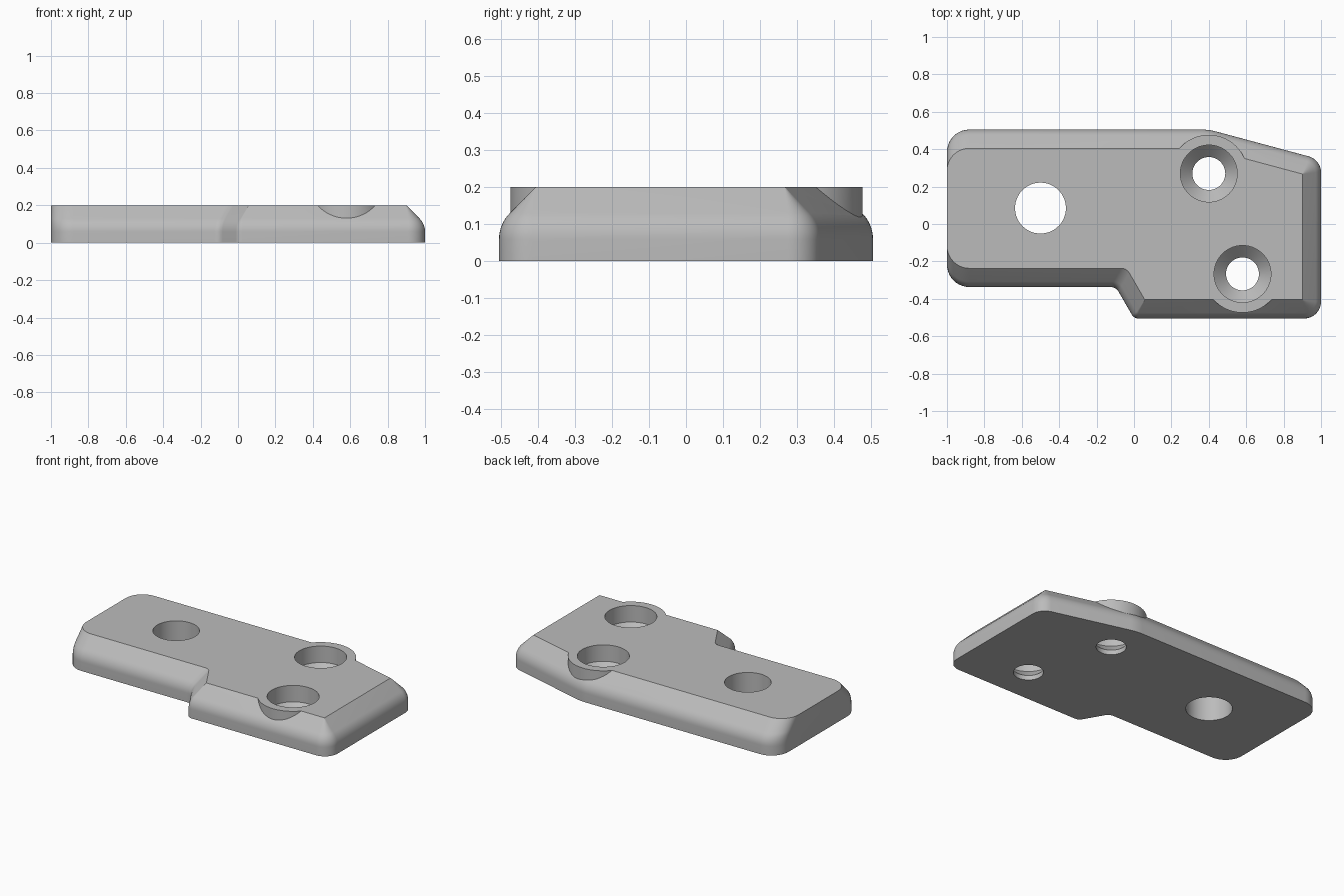
import bpy, bmesh
from math import sin, cos, tan, pi, radians
from mathutils import Vector

cube = bpy.data.objects.get("Cube")
if cube:
    bpy.data.objects.remove(cube)

GREY = (0.5, 0.5, 0.5, 1)
mat = bpy.data.materials.new("plain grey")
mat.use_nodes = True
mat.diffuse_color = GREY
mat.node_tree.nodes["Principled BSDF"].inputs["Base Color"].default_value = GREY

HEIGHT, BEVEL, FILLET = 0.2, 0.1, 0.1

# Plan corners, counter-clockwise: x, y, corner radius, how fast the radius
# shrinks with the inset, inset weight of the edge that follows
CORNERS = [
    (-1, -0.337, 0.12, 0, 1),
    (-0.097, -0.337, 0.05, 0, 1),
    (0, -0.505, 0.04, 1, 1),
    (1, -0.505, 0.09, 1, 1),
    (1, 0.344, 0.09, 1, 1),
    (0.4, 0.505, 0.3, 1, 1),
    (-1, 0.505, 0.12, 0, 0),
]


def outline(inset, steps=10):
    """Inset plan with rounded corners, as 2D points."""
    pts = [Vector(c[:2]) for c in CORNERS]
    n = len(pts)
    dirs = [(pts[(i + 1) % n] - pts[i]).normalized() for i in range(n)]
    base = [pts[i] + Vector((-dirs[i].y, dirs[i].x)) * inset * CORNERS[i][4]
            for i in range(n)]
    ring = []
    for i in range(n):
        a, b = dirs[i - 1], dirs[i]
        cross = a.x * b.y - a.y * b.x
        gap = base[i] - base[i - 1]
        corner = base[i - 1] + a * ((gap.x * b.y - gap.y * b.x) / cross)
        radius = max(CORNERS[i][2] - CORNERS[i][3] * inset, 0.0005)
        turn = a.angle_signed(b) * -1
        side = 1 if turn > 0 else -1
        start = corner - a * radius * tan(abs(turn) / 2)
        centre = start + Vector((-a.y, a.x)) * radius * side
        arm = start - centre
        for k in range(steps + 1):
            t = turn * k / steps
            ring.append(centre + Vector((arm.x * cos(t) - arm.y * sin(t),
                                         arm.x * sin(t) + arm.y * cos(t))))
    return ring


def make_object(name, bm):
    bmesh.ops.recalc_face_normals(bm, faces=bm.faces)
    mesh = bpy.data.meshes.new(name)
    bm.to_mesh(mesh)
    bm.free()
    mesh.materials.append(mat)
    obj = bpy.data.objects.new(name, mesh)
    bpy.context.collection.objects.link(obj)
    return obj


def loft(name, rings):
    """Skin a stack of equal rings and close both ends."""
    bm = bmesh.new()
    loops = [[bm.verts.new(p) for p in ring] for ring in rings]
    n = len(loops[0])
    for low, high in zip(loops, loops[1:]):
        for i in range(n):
            j = (i + 1) % n
            bm.faces.new((low[i], low[j], high[j], high[i]))
    bm.faces.new(loops[0][::-1])
    bm.faces.new(loops[-1])
    return make_object(name, bm)


def turned(name, x, y, profile, sides=72):
    """Round part from (radius, z) pairs."""
    return loft(name, [[(x + r * cos(2 * pi * k / sides),
                         y + r * sin(2 * pi * k / sides), z)
                        for k in range(sides)] for r, z in profile])


def combine(target, tool, operation):
    tool.hide_render = True
    mod = target.modifiers.new(operation.lower(), "BOOLEAN")
    mod.operation = operation
    mod.solver = "EXACT"
    mod.object = tool
    bpy.context.view_layer.objects.active = target
    bpy.ops.object.modifier_apply(modifier=mod.name)
    bpy.data.objects.remove(tool)


# Plate: straight wall, rounded shoulder, sloped bevel
levels = [(0, 0)]
for k in range(9):
    a = radians(45) * k / 8
    levels.append((FILLET * (1 - cos(a)),
                   HEIGHT - BEVEL - FILLET * tan(pi / 8) + FILLET * sin(a)))
levels.append((BEVEL, HEIGHT))
plate = loft("mounting_plate", [[(p.x, p.y, z) for p in outline(d)]
                                for d, z in levels])

# Screw bosses with countersunk holes
for x, y in ((0.4, 0.27), (0.58, -0.267)):
    combine(plate, turned("boss", x, y, [(0.207, 0.03), (0.207, HEIGHT)]), "UNION")
    combine(plate, turned("screw_hole", x, y, [
        (0.088, -0.1), (0.088, 0.03), (0.152, 0.094), (0.152, 0.3)]), "DIFFERENCE")

# Plain through hole
combine(plate, turned("through_hole", -0.5, 0.085,
                      [(0.136, -0.1), (0.136, 0.3)]), "DIFFERENCE")

# Smooth shading with sharp edges kept
bpy.ops.object.select_all(action="DESELECT")
plate.select_set(True)
bpy.context.view_layer.objects.active = plate
bpy.ops.object.shade_smooth_by_angle(angle=radians(30))
